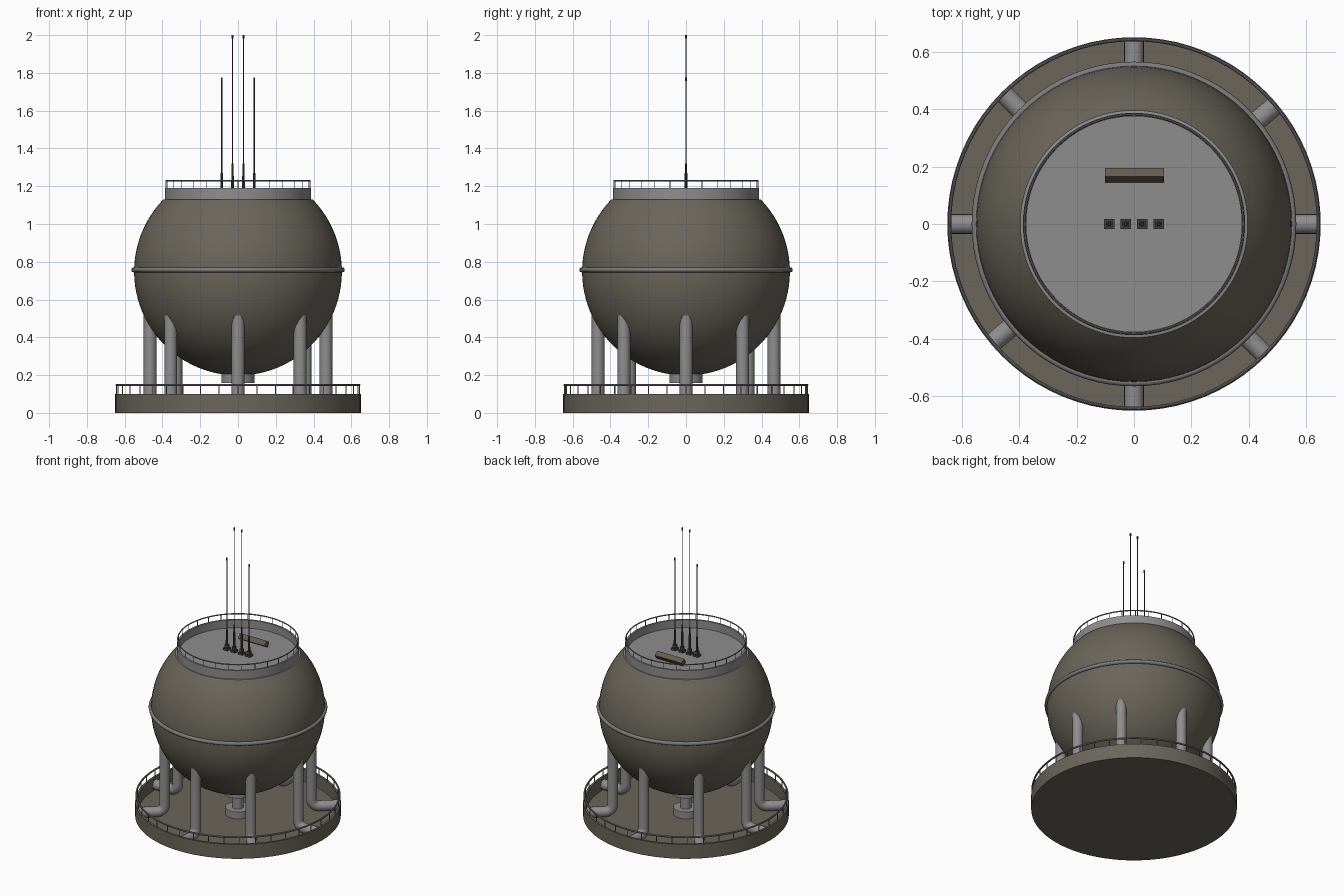
import bpy, bmesh, math
from mathutils import Matrix, Vector

if "Cube" in bpy.data.objects:
    bpy.data.objects.remove(bpy.data.objects["Cube"])


def material(name, rgb):
    m = bpy.data.materials.new(name)
    m.diffuse_color = (*rgb, 1)
    m.use_nodes = True
    m.node_tree.nodes["Principled BSDF"].inputs["Base Color"].default_value = m.diffuse_color
    return m


BROWN = material("tank_olive_grey", (0.145, 0.132, 0.105))
GREY = material("pipe_grey", (0.27, 0.27, 0.27))
RAIL = material("rail_grey", (0.2, 0.2, 0.2))
DARK = material("antenna_dark", (0.06, 0.057, 0.05))
RUST = material("box_brown", (0.13, 0.105, 0.08))


def finish(name, bm, mat, angle=35):
    bmesh.ops.recalc_face_normals(bm, faces=bm.faces)
    me = bpy.data.meshes.new(name)
    bm.to_mesh(me)
    bm.free()
    ob = bpy.data.objects.new(name, me)
    bpy.context.collection.objects.link(ob)
    me.materials.append(mat)
    bpy.ops.object.select_all(action='DESELECT')
    ob.select_set(True)
    bpy.context.view_layer.objects.active = ob
    bpy.ops.object.shade_smooth_by_angle(angle=math.radians(angle))
    return ob


def lathe(name, profile, mat, closed=False, seg=80):
    """Spin an (r, z) profile around the z axis."""
    bm = bmesh.new()
    vs = [bm.verts.new((r, 0, z)) for r, z in profile]
    es = [bm.edges.new(p) for p in zip(vs, vs[1:])]
    if closed:
        es.append(bm.edges.new((vs[-1], vs[0])))
    bmesh.ops.spin(bm, geom=vs + es, cent=(0, 0, 0), axis=(0, 0, 1),
                   angle=2 * math.pi, steps=seg)
    bmesh.ops.remove_doubles(bm, verts=bm.verts, dist=1e-5)
    return finish(name, bm, mat)


def ring(name, major, z, minor, mat, sides=10):
    pts = [(major + minor * math.cos(2 * math.pi * i / sides),
            z + minor * math.sin(2 * math.pi * i / sides)) for i in range(sides)]
    return lathe(name, pts, mat, closed=True)


def add_cyl(bm, x, y, z0, z1, r0, r1=None, seg=10):
    bmesh.ops.create_cone(bm, cap_ends=True, segments=seg, radius1=r0,
                          radius2=r0 if r1 is None else r1, depth=z1 - z0,
                          matrix=Matrix.Translation((x, y, (z0 + z1) / 2)))


def add_box(bm, loc, size, rot=0):
    m = Matrix.Translation(loc) @ Matrix.Rotation(rot, 4, 'X') @ Matrix.Diagonal((*size, 1))
    bmesh.ops.create_cube(bm, size=1, matrix=m)


def railing(name, radius, z0, z1, count, post, rail):
    ring(name + "_top", radius, z1, rail, RAIL)
    bm = bmesh.new()
    for i in range(count):
        a = 2 * math.pi * i / count
        add_cyl(bm, radius * math.cos(a), radius * math.sin(a), z0, z1, post, seg=6)
    finish(name + "_posts", bm, RAIL)


# Base: shallow tray with a raised rim
lathe("base_tray", [(0, 0), (0.65, 0), (0.65, 0.1), (0.636, 0.1),
                    (0.636, 0.012), (0, 0.012)], BROWN)
railing("base_railing", 0.642, 0.1, 0.147, 40, 0.003, 0.006)

# Spherical tank, cut open where the roof sits
R, CZ, ROOF = 0.55, 0.748, 1.13
top = math.asin((ROOF - CZ) / R)
arc = [-math.pi / 2 + (top + math.pi / 2) * i / 36 for i in range(37)]
lathe("tank_sphere", [(max(0, R * math.cos(a)) if i else 0, CZ + R * math.sin(a))
                      for i, a in enumerate(arc)], BROWN)
ring("tank_belt", 0.552, 0.757, 0.013, RAIL, 12)

# Roof: grey collar with a sunken floor
lathe("roof_collar", [(0.397, 1.128), (0.387, 1.13), (0.387, 1.19), (0.375, 1.19),
                      (0.375, 1.134), (0, 1.134)], GREY)
railing("roof_railing", 0.381, 1.19, 1.229, 28, 0.002, 0.004)

# Drain under the tank
lathe("drain_flange", [(0, 0.158), (0.088, 0.158), (0.088, 0.215), (0, 0.215)], GREY, seg=32)
lathe("drain_pipe", [(0.035, 0.05), (0.035, 0.17)], GREY, seg=24)
lathe("drain_pedestal", [(0, 0.012), (0.08, 0.012), (0.08, 0.06), (0, 0.06)], GREY, seg=32)

# Eight legs: vertical pipes that bend outwards into the rim
LEG_R, PIPE, LOW, BEND = 0.465, 0.034, 0.047, 0.05
path = [(LEG_R, 0.6)]
path += [(LEG_R + BEND * (1 - math.cos(t)), LOW + BEND * (1 - math.sin(t)))
         for t in (math.pi / 2 * i / 8 for i in range(9))]
path += [(0.64, LOW)]
for n, deg in enumerate((0, 40, 90, 135, 180, 220, 270, 315)):
    bm = bmesh.new()
    rows = []
    for i, (r, z) in enumerate(path):
        a, b = path[max(i - 1, 0)], path[min(i + 1, len(path) - 1)]
        if i == 1:
            a, b = (0, 1), (0, 0)
        if i == len(path) - 2:
            a, b = (0, 0), (1, 0)
        t = Vector((b[0] - a[0], 0, b[1] - a[1])).normalized()
        side = Vector((0, 1, 0))
        up = t.cross(side)
        rows.append([bm.verts.new(Vector((r, 0, z)) + PIPE * (
            math.cos(k * math.pi / 12) * side + math.sin(k * math.pi / 12) * up))
            for k in range(24)])
    for p, q in zip(rows, rows[1:]):
        for k in range(24):
            bm.faces.new((p[k], p[(k + 1) % 24], q[(k + 1) % 24], q[k]))
    bm.faces.new(rows[0])
    bm.faces.new(rows[-1])
    bmesh.ops.rotate(bm, verts=bm.verts, cent=(0, 0, 0),
                     matrix=Matrix.Rotation(math.radians(deg), 3, 'Z'))
    finish(f"leg_pipe_{n + 1}", bm, GREY)

# Four antennas on square feet
for n, (x, mid, tip) in enumerate(((-0.086, 1.27, 1.775), (-0.029, 1.32, 2.0),
                                   (0.029, 1.32, 2.0), (0.086, 1.27, 1.775))):
    bm = bmesh.new()
    add_box(bm, (x, 0, 1.14), (0.036, 0.036, 0.014))
    add_box(bm, (x, 0, 1.155), (0.022, 0.022, 0.03))
    add_cyl(bm, x, 0, 1.16, mid, 0.008, 0.006)
    add_cyl(bm, x, 0, mid, tip, 0.003, seg=8)
    add_cyl(bm, x, 0, tip - 0.018, tip, 0.005, seg=8)
    finish(f"antenna_{n + 1}", bm, DARK)

# Tilted equipment box behind the antennas
bm = bmesh.new()
add_box(bm, (0.002, 0.17, 1.158), (0.206, 0.036, 0.036), -math.radians(34))
finish("roof_box", bm, RUST)
